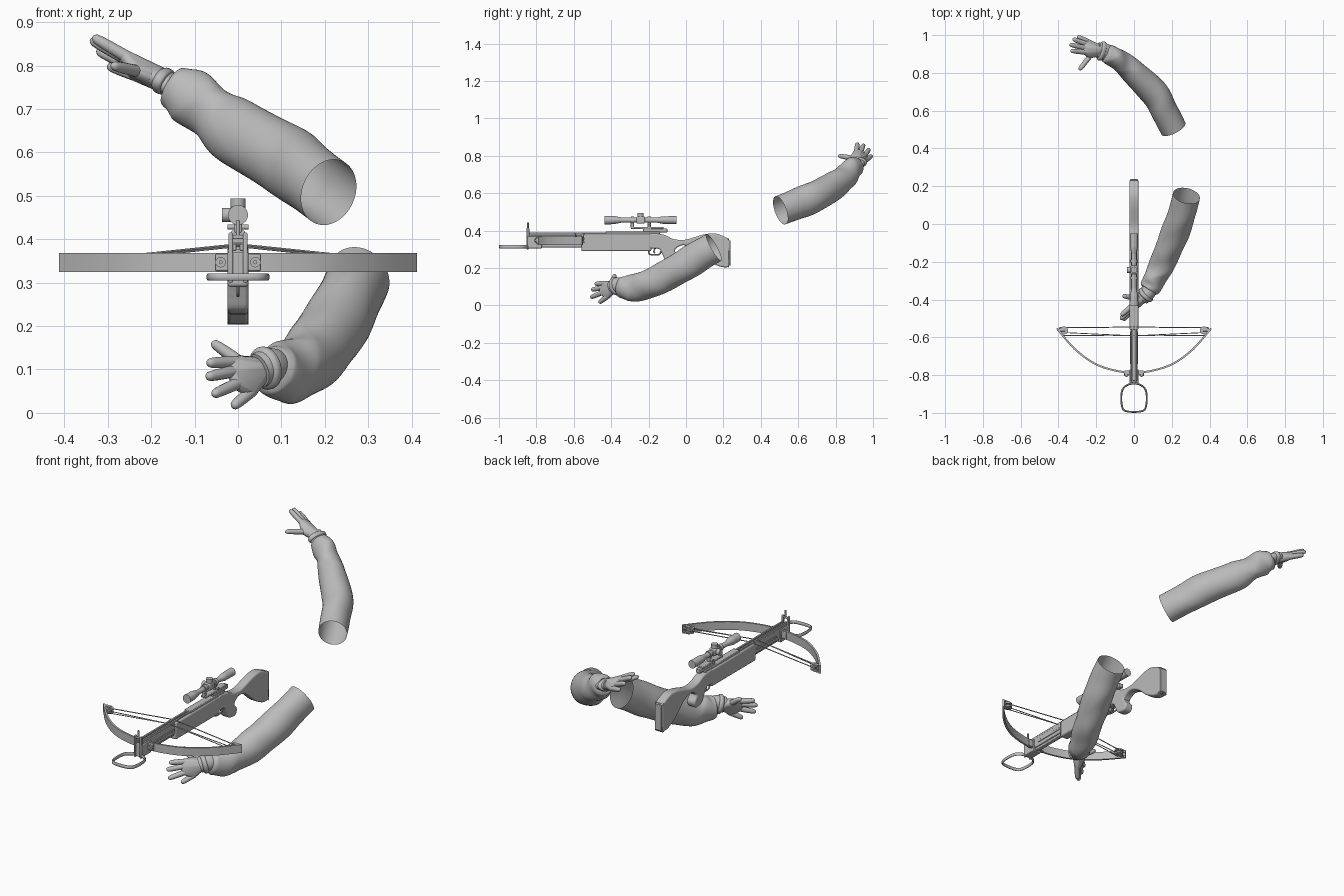
import bpy
import bmesh
import math
from mathutils import Vector, Matrix

if "Cube" in bpy.data.objects:
    bpy.data.objects.remove(bpy.data.objects["Cube"], do_unlink=True)

grey = bpy.data.materials.new("plain_grey")
grey.use_nodes = True
grey.diffuse_color = (0.5, 0.5, 0.5, 1)
grey.node_tree.nodes["Principled BSDF"].inputs["Base Color"].default_value = (0.5, 0.5, 0.5, 1)
parts = []


def finish(name, bm, bevel=0, segments=2):
    mesh = bpy.data.meshes.new(name)
    bm.to_mesh(mesh)
    bm.free()
    mesh.materials.append(grey)
    obj = bpy.data.objects.new(name, mesh)
    bpy.context.scene.collection.objects.link(obj)
    parts.append(obj)
    if bevel:
        mod = obj.modifiers.new("rounded_edges", "BEVEL")
        mod.width, mod.segments = bevel, segments
        mod.limit_method, mod.angle_limit = "ANGLE", math.radians(60)
        mod.use_clamp_overlap = False
    return obj


def box(name, xs, ys, zs, bevel=0.003):
    bm = bmesh.new()
    size = Vector((xs[1] - xs[0], ys[1] - ys[0], zs[1] - zs[0]))
    mid = Vector((sum(xs), sum(ys), sum(zs))) / 2
    bmesh.ops.create_cube(bm, size=1, matrix=Matrix.Translation(mid) @ Matrix.Diagonal(size).to_4x4())
    return finish(name, bm, bevel)


def rod(name, a, b, r, r2=None, sides=20):
    a, b = Vector(a), Vector(b)
    turn = (b - a).to_track_quat("Z", "Y").to_matrix().to_4x4()
    bm = bmesh.new()
    bmesh.ops.create_cone(bm, cap_ends=True, segments=sides, radius1=r, radius2=r if r2 is None else r2,
                          depth=(b - a).length, matrix=Matrix.Translation((a + b) / 2) @ turn)
    return finish(name, bm)


def spline(points, steps, closed=False):
    """Smooth curve through points of any dimension."""
    p = [Vector(q) for q in points]
    n = len(p)
    at = (lambda i: p[i % n]) if closed else (lambda i: p[max(0, min(n - 1, i))])
    out = []
    for i in range(n if closed else n - 1):
        a, b, c, d = (at(i + k) for k in (-1, 0, 1, 2))
        for s in range(steps):
            t = s / steps
            out.append(b + (c - a) * (t / 2) + (a * 2 - b * 5 + c * 4 - d) * (t * t / 2)
                       + (b * 3 - a - c * 3 + d) * (t ** 3 / 2))
    return out if closed else out + [p[-1]]


def crease(angle):
    """Ridge wave with soft hollows and sharp crests."""
    return 1 - 1.6 * abs(math.sin(angle))


def loft(name, points, steps=5, sides=12, wide=1, tall=1, fold=0, caps=True):
    """Tube along (x, y, z, radius) points, with optional cloth folds."""
    path = spline(points, steps)
    last = len(path) - 1
    bm = bmesh.new()
    rings = []
    for i, p in enumerate(path):
        along = (path[min(i + 1, last)].xyz - path[max(i - 1, 0)].xyz).normalized()
        side = along.cross(Vector((0, 0, 1)) if abs(along.z) < 0.95 else Vector((0, 1, 0))).normalized()
        up = side.cross(along)
        t = i / last
        ring = []
        for j in range(sides):
            a = math.tau * j / sides
            wave = crease(a + 7 * t) + crease(a - 10 * t * t + 1) + math.sin(2 * a + 26 * t)
            r = p.w * (1 + fold * wave * min(1, 0.1 + 1.6 * t))
            ring.append(bm.verts.new(p.xyz + side * (r * wide * math.cos(a)) + up * (r * tall * math.sin(a))))
        rings.append(ring)
    for one, two in zip(rings, rings[1:]):
        for j in range(sides):
            k = (j + 1) % sides
            bm.faces.new((one[k], one[j], two[j], two[k]))
    if caps:
        bm.faces.new(rings[0])
        bm.faces.new(rings[-1][::-1])
    return finish(name, bm)


def cord(name, points, r, steps=1, sides=8, wide=1):
    return loft(name, [(*p, r) for p in points], steps, sides, wide)


def profile(name, points, half, bevel):
    """Side outline (y, z) extruded across x."""
    bm = bmesh.new()
    face = bm.faces.new([bm.verts.new((-half, y, z)) for y, z in points])
    new = bmesh.ops.extrude_face_region(bm, geom=[face])["geom"]
    bmesh.ops.translate(bm, vec=(2 * half, 0, 0), verts=[v for v in new if isinstance(v, bmesh.types.BMVert)])
    bmesh.ops.recalc_face_normals(bm, faces=bm.faces)
    return finish(name, bm, bevel, 3)


def hull(name, balls):
    """Convex skin round (centre, radius) balls."""
    src, bm = bmesh.new(), bmesh.new()
    for centre, r in balls:
        bmesh.ops.create_icosphere(src, subdivisions=2, radius=r, matrix=Matrix.Translation(centre))
    for v in src.verts:
        bm.verts.new(v.co)
    src.free()
    bmesh.ops.convex_hull(bm, input=bm.verts[:])
    bmesh.ops.delete(bm, geom=[v for v in bm.verts if not v.link_faces], context="VERTS")
    return finish(name, bm)


def arm(name, sleeve, wrist, tips, thumb, cuff_wide, cuff_tall):
    loft(name + "_sleeve", sleeve, 10, 48, 0.95, 1.08, 0.032, False)
    wrist, thumb = Vector(wrist), Vector(thumb)
    tips = [Vector(t) for t in tips]
    reach = sum(tips, Vector((0, 0, 0))) / len(tips)
    ahead = (reach - wrist).normalized()
    back = Vector(sleeve[-3][:3])
    # gloved wrist with its cuff band
    loft(name + "_wrist", [(*back, 0.036), (*(wrist - ahead * 0.02), 0.036), (*(wrist + ahead * 0.02), 0.033)],
         5, 20, cuff_wide, cuff_tall)
    loft(name + "_glove_cuff", [(*(wrist + ahead * d), r) for d, r in
                                ((-0.016, 0.034), (-0.012, 0.041), (0, 0.042), (0.006, 0.038), (0.012, 0.03))],
         3, 24, cuff_wide, cuff_tall)
    # palm and fingers
    knuckles = [wrist.lerp(reach, 0.52) + (t - reach) * 0.68 for t in tips]
    thumb_root = wrist.lerp(reach, 0.2).lerp(thumb, 0.3)
    hull(name + "_palm", [(k, 0.014) for k in knuckles] + [(wrist + ahead * 0.008, 0.028), (thumb_root, 0.017)])
    for i, (k, t) in enumerate(zip(knuckles + [thumb_root], tips + [thumb])):
        digit = [(*k.lerp(t, f), r) for f, r in
                 ((-0.1, 0.014), (0.35, 0.0135), (0.7, 0.0125), (0.92, 0.01), (1, 0.003))]
        loft(name + ("_thumb" if i == len(tips) else "_finger"), digit, 3, 12)


# Arms
arm("raised_arm",
    [(0.209, 0.505, 0.508, 0.074), (0.16, 0.60, 0.545, 0.076), (0.11, 0.69, 0.582, 0.078), (0.0, 0.80, 0.645, 0.071),
     (-0.06, 0.855, 0.69, 0.06), (-0.11, 0.885, 0.728, 0.058), (-0.145, 0.905, 0.748, 0.049),
     (-0.155, 0.91, 0.754, 0.032)],
    (-0.175, 0.917, 0.766),
    [(-0.335, 0.917, 0.866), (-0.34, 0.95, 0.86), (-0.325, 0.98, 0.835), (-0.30, 0.993, 0.80)],
    (-0.29, 0.815, 0.80), 1.25, 0.75)
arm("lowered_arm",
    [(0.278, 0.15, 0.31, 0.076), (0.26, 0.08, 0.27, 0.077), (0.235, 0, 0.22, 0.079), (0.20, -0.09, 0.168, 0.077),
     (0.165, -0.175, 0.124, 0.073), (0.13, -0.25, 0.098, 0.068), (0.10, -0.31, 0.094, 0.062),
     (0.08, -0.345, 0.096, 0.053), (0.073, -0.355, 0.097, 0.036)],
    (0.06, -0.378, 0.102),
    [(-0.07, -0.485, 0.115), (-0.072, -0.505, 0.083), (-0.058, -0.51, 0.042), (-0.012, -0.465, 0.014)],
    (-0.06, -0.38, 0.163), 1.1, 1.2)

# Stock with pistol grip and butt
outline = [(-0.20, 0.31), (-0.145, 0.302), (-0.125, 0.27), (-0.105, 0.236), (-0.055, 0.228), (-0.038, 0.26),
           (-0.06, 0.295), (-0.015, 0.322), (0.05, 0.30), (0.12, 0.24), (0.18, 0.208), (0.224, 0.204), (0.23, 0.21),
           (0.232, 0.28), (0.231, 0.35), (0.224, 0.358), (0.16, 0.384), (0.10, 0.38), (0.05, 0.366),
           (-0.01, 0.35), (-0.07, 0.355), (-0.12, 0.378), (-0.20, 0.38)]
profile("stock", spline(outline, 4, True), 0.024, 0.008)
box("forestock", (-0.024, 0.024), (-0.56, -0.185), (0.29, 0.382), 0.007)
box("butt_plate", (-0.02, 0.02), (0.226, 0.238), (0.212, 0.348))

# Barrel with rails, latch housing and front riser
box("barrel", (-0.018, 0.018), (-0.83, -0.55), (0.322, 0.376))
box("barrel_lower_web", (-0.011, 0.011), (-0.82, -0.55), (0.31, 0.33))
for s in (-1, 1):
    box("flight_rail", sorted((s * 0.004, s * 0.014)), (-0.84, -0.14), (0.374, 0.389), 0.002)
    box("riser_post", sorted((s * 0.012, s * 0.022)), (-0.853, -0.838), (0.30, 0.415))
    box("barrel_side_rib", sorted((s * 0.017, s * 0.022)), (-0.74, -0.57), (0.34, 0.352), 0.002)
    rod("riser_bolt", (s * 0.04, -0.805, 0.347), (s * 0.04, -0.782, 0.347), 0.012, sides=16)
    rod("riser_bolt_core", (s * 0.04, -0.81, 0.347), (s * 0.04, -0.78, 0.347), 0.005, sides=6)
    box("riser_clamp", sorted((s * 0.015, s * 0.052)), (-0.798, -0.775), (0.327, 0.366))
box("riser_block", (-0.024, 0.024), (-0.85, -0.77), (0.305, 0.37))
box("front_sight_bridge", (-0.018, 0.018), (-0.85, -0.84), (0.40, 0.41))
rod("front_sight_pin", (0, -0.845, 0.405), (0, -0.845, 0.443), 0.005, sides=10)
box("latch_housing", (-0.018, 0.018), (-0.43, -0.14), (0.38, 0.394))

# Foot stirrup
hoop = [(0.012, -0.845), (0.04, -0.855), (0.064, -0.885), (0.066, -0.95), (0.045, -0.99)]
cord("foot_stirrup", [(-x, y, 0.313) for x, y in hoop] + [(x, y, 0.313) for x, y in hoop[::-1]], 0.009, 4, 10, 0.55)

# Bow limbs, as one bent flat bar
half = [(0, -0.786), (0.10, -0.776), (0.21, -0.738), (0.315, -0.66), (0.408, -0.553)]
bend = spline([(-x, y) for x, y in half[:0:-1]] + half, 6)
bm = bmesh.new()
columns = []
for i, p in enumerate(bend):
    run = (bend[min(i + 1, len(bend) - 1)] - bend[max(i - 1, 0)]).normalized() * 0.005
    columns.append([bm.verts.new((p.x + k * run.y, p.y - k * run.x, z))
                    for k, z in ((1, 0.324), (-1, 0.324), (-1, 0.368), (1, 0.368))])
for a, b in zip(columns, columns[1:]):
    for j in range(4):
        k = (j + 1) % 4
        bm.faces.new((a[j], a[k], b[k], b[j]))
bm.faces.new(columns[0])
bm.faces.new(columns[-1])
bmesh.ops.recalc_face_normals(bm, faces=bm.faces)
finish("bow_limbs", bm)

# Cams, strings and cables
for s in (-1, 1):
    for z in (0.334, 0.352):
        rod("cam_wheel", (s * 0.37, -0.563, z), (s * 0.37, -0.563, z + 0.008), 0.021, sides=24)
    rod("cam_hub", (s * 0.37, -0.563, 0.331), (s * 0.37, -0.563, 0.363), 0.011)
    for z in (0.327, 0.361):
        box("limb_fork", sorted((s * 0.366, s * 0.397)), (-0.568, -0.55), (z, z + 0.005), 0.001)
    cord("bow_string", [(s * 0.395, -0.548, 0.347), (0, -0.546, 0.388)], 0.0026)
    cord("cable", [(s * 0.38, -0.59, 0.343), (0, -0.592, 0.384), (s * -0.365, -0.575, 0.348)], 0.0022)

# Trigger and guard
cord("trigger_guard", [(0, -0.20, 0.30), (0, -0.198, 0.278), (0, -0.185, 0.271), (0, -0.15, 0.271),
                       (0, -0.138, 0.278), (0, -0.13, 0.30)], 0.004, 3)
cord("trigger", [(0, -0.165, 0.305), (0, -0.172, 0.29), (0, -0.166, 0.278)], 0.004, 3)

# Telescopic sight along y
axis = 0.456
for name, y1, y2, r1, r2 in (("scope_tube", -0.39, -0.09, 0.013, 0.013), ("scope_front_bell", -0.435, -0.385, 0.023, 0.022),
                             ("scope_front_taper", -0.385, -0.34, 0.022, 0.013), ("scope_rear_taper", -0.16, -0.125, 0.013, 0.02),
                             ("scope_eyepiece", -0.125, -0.05, 0.02, 0.021), ("scope_ring", -0.295, -0.278, 0.018, 0.018),
                             ("scope_ring", -0.205, -0.188, 0.018, 0.018)):
    rod(name, (0, y1, axis), (0, y2, axis), r1, r2, 28)
box("scope_turret_block", (-0.018, 0.018), (-0.265, -0.22), (axis - 0.018, axis + 0.019), 0.005)
rod("top_turret", (0, -0.243, axis + 0.015), (0, -0.243, axis + 0.038), 0.017)
rod("side_turret", (-0.014, -0.243, axis), (-0.037, -0.243, axis), 0.016)
for y in (-0.287, -0.197):
    box("scope_mount_leg", (-0.009, 0.009), (y - 0.009, y + 0.009), (0.415, axis - 0.008))
box("scope_mount_base", (-0.016, 0.016), (-0.295, -0.12), (0.408, 0.42))
box("scope_mount_foot", (-0.013, 0.013), (-0.23, -0.10), (0.39, 0.412))
rod("mount_screw", (-0.024, -0.197, 0.428), (0.024, -0.197, 0.428), 0.006, sides=12)

# Smooth shading with crisp edges kept
bpy.ops.object.select_all(action="DESELECT")
for part in parts:
    part.select_set(True)
bpy.context.view_layer.objects.active = parts[0]
bpy.ops.object.shade_smooth_by_angle(angle=math.radians(40))
